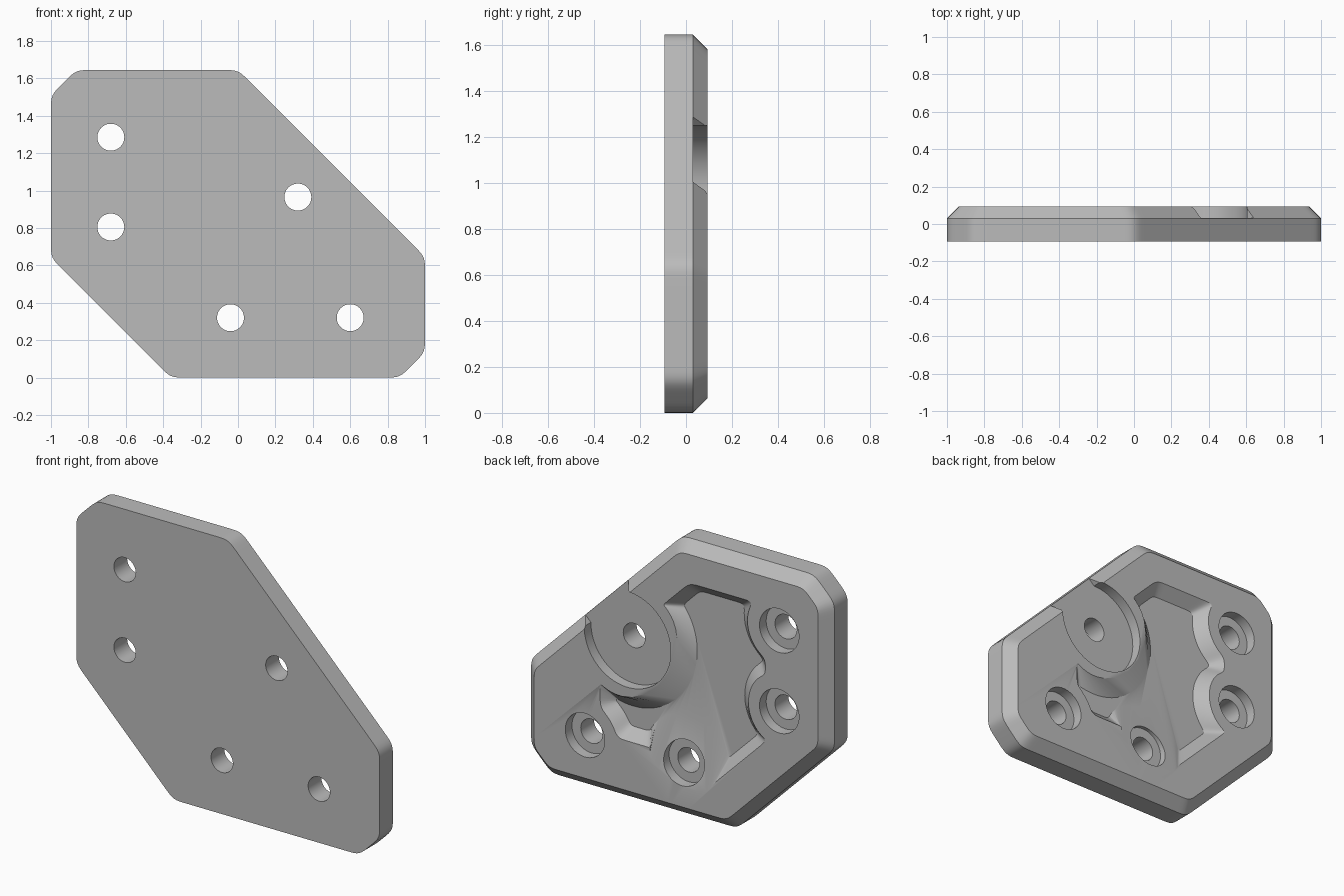
import bpy, bmesh, math
from mathutils import Vector, Matrix

cube = bpy.data.objects.get("Cube")
if cube:
    bpy.data.objects.remove(cube, do_unlink=True)

FRONT, SHOULDER, BACK, FLOOR = -0.094, 0.03, 0.094, 0.031
BEVEL = BACK - SHOULDER
BEYOND = 0.2


# Walls: each gives the inward distance and inward normal at a point (x, z)
def line(p, q):
    p, q = Vector(p), Vector(q)
    n = Vector((p.y - q.y, q.x - p.x)).normalized()
    return lambda v: ((v - p).dot(n), n)


def boss(centre, r):
    c = Vector(centre)
    return lambda v: ((v - c).length - r, (v - c).normalized())


def corner(a, b, guess, d):
    v = Vector(guess)
    for _ in range(20):
        (fa, na), (fb, nb) = a(v), b(v)
        v = v + Matrix((na, nb)).inverted() @ Vector((d - fa, d - fb))
    return v


def outline(walls, guesses, d):
    """Counter-clockwise loop, inset by d, with softly rounded corners.
    guesses[i] lies near the start of walls[i]."""
    count = len(walls)
    flat = [corner(walls[i - 1], walls[i], guesses[i], 0) for i in range(count)]
    ends = [corner(walls[i - 1], walls[i], guesses[i], d) for i in range(count)]
    pts = []
    for i, wall in enumerate(walls):
        j = (i + 1) % count
        steps = max(4, int((flat[j] - flat[i]).length / 0.02))
        for k in range(steps):
            v = ends[i].lerp(ends[j], k / steps)
            for _ in range(3):
                f, n = wall(v)
                v = v + n * (d - f)
            pts.append(v)
    for _ in range(4):
        m = len(pts)
        pts = [pts[i] * 0.5 + (pts[i - 1] + pts[(i + 1) % m]) * 0.25 for i in range(m)]
    return pts


def circle(c, r, n=48):
    return [Vector((c[0] + r * math.cos(t * math.tau / n),
                    c[1] + r * math.sin(t * math.tau / n))) for t in range(n)]


def loft(name, sections):
    """Solid skinned through (loop, y) sections."""
    bm = bmesh.new()
    rings = [[bm.verts.new((v.x, y, v.y)) for v in loop] for loop, y in sections]
    for a, b in zip(rings, rings[1:]):
        for i in range(len(a)):
            j = (i + 1) % len(a)
            bm.faces.new((a[i], a[j], b[j], b[i]))
    bm.faces.new(rings[0])
    bm.faces.new(rings[-1])
    bmesh.ops.recalc_face_normals(bm, faces=bm.faces)
    mesh = bpy.data.meshes.new(name)
    bm.to_mesh(mesh)
    bm.free()
    obj = bpy.data.objects.new(name, mesh)
    bpy.context.collection.objects.link(obj)
    return obj


# Plate: eight-sided, chamfered all round at the back
corners = [(-0.36, 0), (0.865, 0), (1, 0.135), (1, 0.645),
           (0.001, 1.644), (-0.866, 1.644), (-1, 1.51), (-1, 0.64)]
sides = [line(p, q) for p, q in zip(corners, corners[1:] + corners[:1])]
rim = outline(sides, corners, 0)
plate = loft("mounting_plate", [(rim, FRONT), (rim, SHOULDER),
                                (outline(sides, corners, BEVEL), BACK)])
cutters = []

# Counterbored screw holes
screws = [(-0.68, 1.285), (-0.68, 0.805), (-0.04, 0.32), (0.6, 0.32)]
for s in screws:
    hole, bore = circle(s, 0.072), circle(s, 0.13)
    cutters.append(loft("screw_cutter", [(hole, -BEYOND), (hole, FLOOR),
                                         (bore, FLOOR), (bore, BEYOND)]))

# Round recess open towards the long diagonal side, with its hole
hub = (0.32, 0.965)
radius, half = 0.285, 0.2
a = math.asin(half / radius)
steps = 56
recess = []
for k in range(steps + 1):
    t = math.pi / 4 + a + (math.tau - 2 * a) * k / steps
    recess.append(Vector((hub[0] + radius * math.cos(t), hub[1] + radius * math.sin(t))))
out = Vector((1, 1)).normalized() * 0.4
recess += [recess[-1] + out, recess[0] + out]
cutters.append(loft("recess_cutter", [(recess, FLOOR), (recess, BEYOND)]))
hole = circle(hub, 0.072)
cutters.append(loft("hub_hole_cutter", [(hole, -BEYOND), (hole, BACK)]))

# Sloped pocket that winds around the bosses
b1, b2, b3, b4 = [boss(s, 0.213) for s in screws]
walls = [
    line((0.16, 0.36), (0.39, 0.36)),      # lower wall
    b4,
    line((0.5, 0.5), (0.5, 0.65)),         # short end wall
    boss(hub, 0.36),
    line((0.08, 1.24), (-0.09, 1.41)),     # upper diagonal
    line((-0.09, 1.41), (-0.5, 1.41)),     # top wall
    b1,
    line((-0.59, 1.1), (-0.59, 1.0)),      # between the bosses
    b2,
    line((-0.6, 0.61), (-0.26, 0.27)),     # lower diagonal
    b3]
starts = [(0.18, 0.38), (0.37, 0.38), (0.48, 0.52), (0.48, 0.62), (0.06, 1.22),
          (-0.09, 1.4), (-0.48, 1.39), (-0.57, 1.09), (-0.57, 1.0), (-0.55, 0.6),
          (-0.27, 0.31)]
mouth = outline(walls, starts, 0)
cutters.append(loft("pocket_cutter", [(outline(walls, starts, BACK - FLOOR), FLOOR),
                                      (mouth, BACK), (mouth, BEYOND)]))

# Cut everything out and drop the cutters
for c in cutters:
    c.hide_render = True
    mod = plate.modifiers.new(c.name, 'BOOLEAN')
    mod.operation, mod.solver, mod.object = 'DIFFERENCE', 'EXACT', c
bpy.context.view_layer.update()
graph = bpy.context.evaluated_depsgraph_get()
result = bpy.data.meshes.new_from_object(plate.evaluated_get(graph))
plate.modifiers.clear()
plate.data = result
for c in cutters:
    bpy.data.objects.remove(c, do_unlink=True)

# Grey finish
grey = bpy.data.materials.new("plain grey")
grey.use_nodes = True
colour = (0.5, 0.5, 0.5, 1)
grey.diffuse_color = colour
grey.node_tree.nodes["Principled BSDF"].inputs["Base Color"].default_value = colour
plate.data.materials.clear()
plate.data.materials.append(grey)

bpy.ops.object.select_all(action='DESELECT')
plate.select_set(True)
bpy.context.view_layer.objects.active = plate
bpy.ops.object.shade_smooth_by_angle(angle=math.radians(30))
